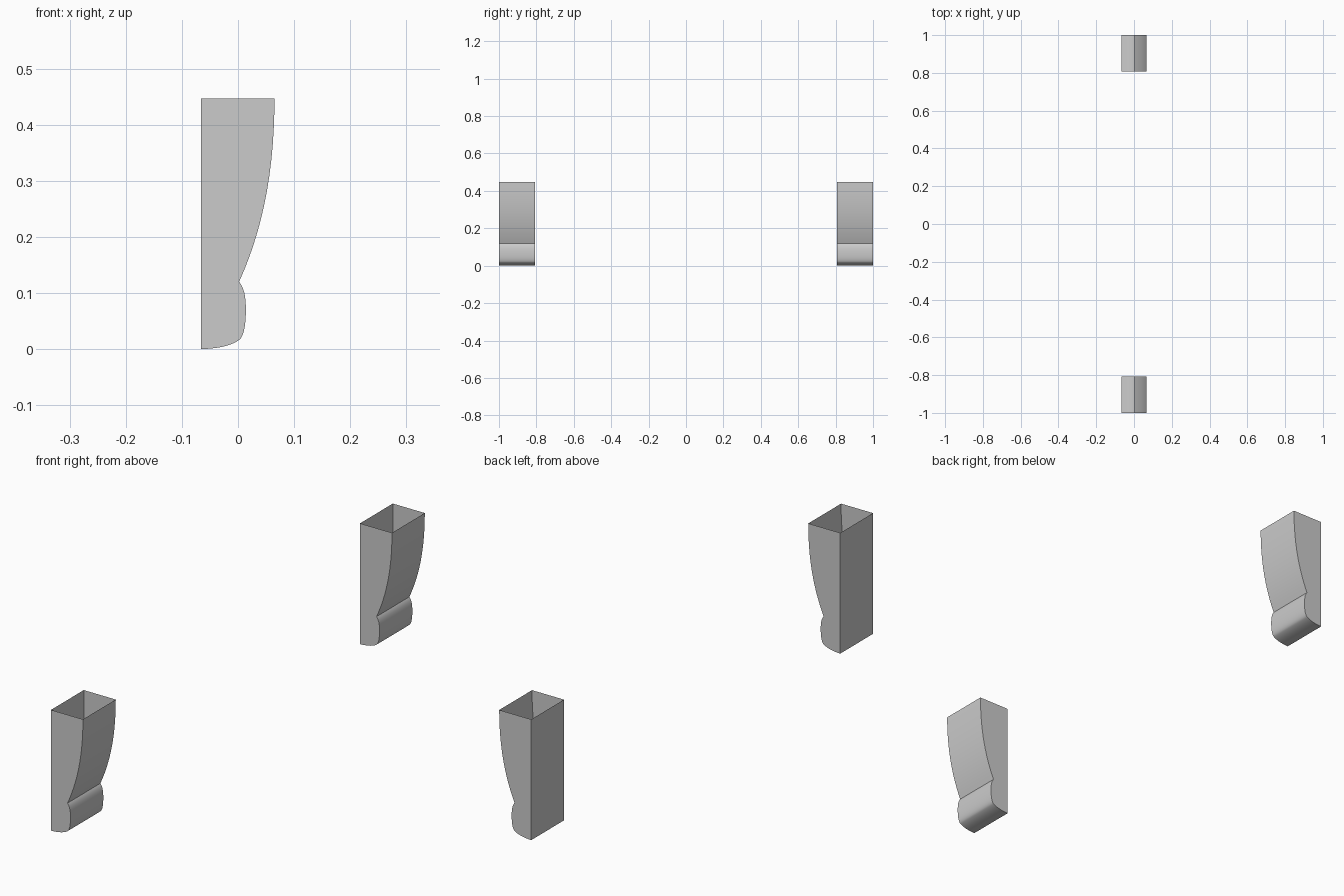
import bpy, bmesh, math
from mathutils import Vector
from mathutils.geometry import interpolate_bezier

if "Cube" in bpy.data.objects:
    bpy.data.objects.remove(bpy.data.objects["Cube"])

TOP, BACK = 0.447, -0.066
Y_IN, Y_OUT = 0.808, 1.0

# Front edge of the leg as joined bezier spans (x, z), from top to foot
SPANS = [
    [(0.065, TOP), (0.065, 0.32), (0.045, 0.215), (0.002, 0.12)],
    [(0.002, 0.12), (0.012, 0.108), (0.014, 0.09), (0.014, 0.07)],
    [(0.014, 0.07), (0.014, 0.05), (0.012, 0.026), (0.003, 0.017)],
    [(0.003, 0.017), (-0.012, 0.006), (-0.035, 0.001), (BACK, 0.0)],
]


def leg_profile():
    pts = [Vector(SPANS[0][0])]
    for p0, h0, h1, p1 in SPANS:
        pts += interpolate_bezier(Vector(p0), Vector(h0), Vector(h1), Vector(p1), 14)[1:]
    return [(p[0], p[1]) for p in pts] + [(BACK, TOP)]


def make_leg(name, y0, y1):
    bm = bmesh.new()
    pts = leg_profile()
    near = [bm.verts.new((x, y0, z)) for x, z in pts]
    far = [bm.verts.new((x, y1, z)) for x, z in pts]
    # Side panels
    bm.faces.new(near)
    bm.faces.new(far)
    # Curved front, foot and flat back; the top stays open
    for i in range(len(pts) - 1):
        bm.faces.new((near[i], near[i + 1], far[i + 1], far[i]))
    bmesh.ops.recalc_face_normals(bm, faces=bm.faces)
    # Open shell: make sure the back panel points outward
    bm.faces.ensure_lookup_table()
    if bm.faces[-1].normal.x > 0:
        bmesh.ops.reverse_faces(bm, faces=bm.faces)
    mesh = bpy.data.meshes.new(name)
    bm.to_mesh(mesh)
    bm.free()
    obj = bpy.data.objects.new(name, mesh)
    bpy.context.collection.objects.link(obj)
    bpy.ops.object.select_all(action='DESELECT')
    obj.select_set(True)
    bpy.context.view_layer.objects.active = obj
    bpy.ops.object.shade_smooth_by_angle(angle=math.radians(30))


# Pair of bracket legs
make_leg("near_leg", -Y_OUT, -Y_IN)
make_leg("far_leg", Y_IN, Y_OUT)
